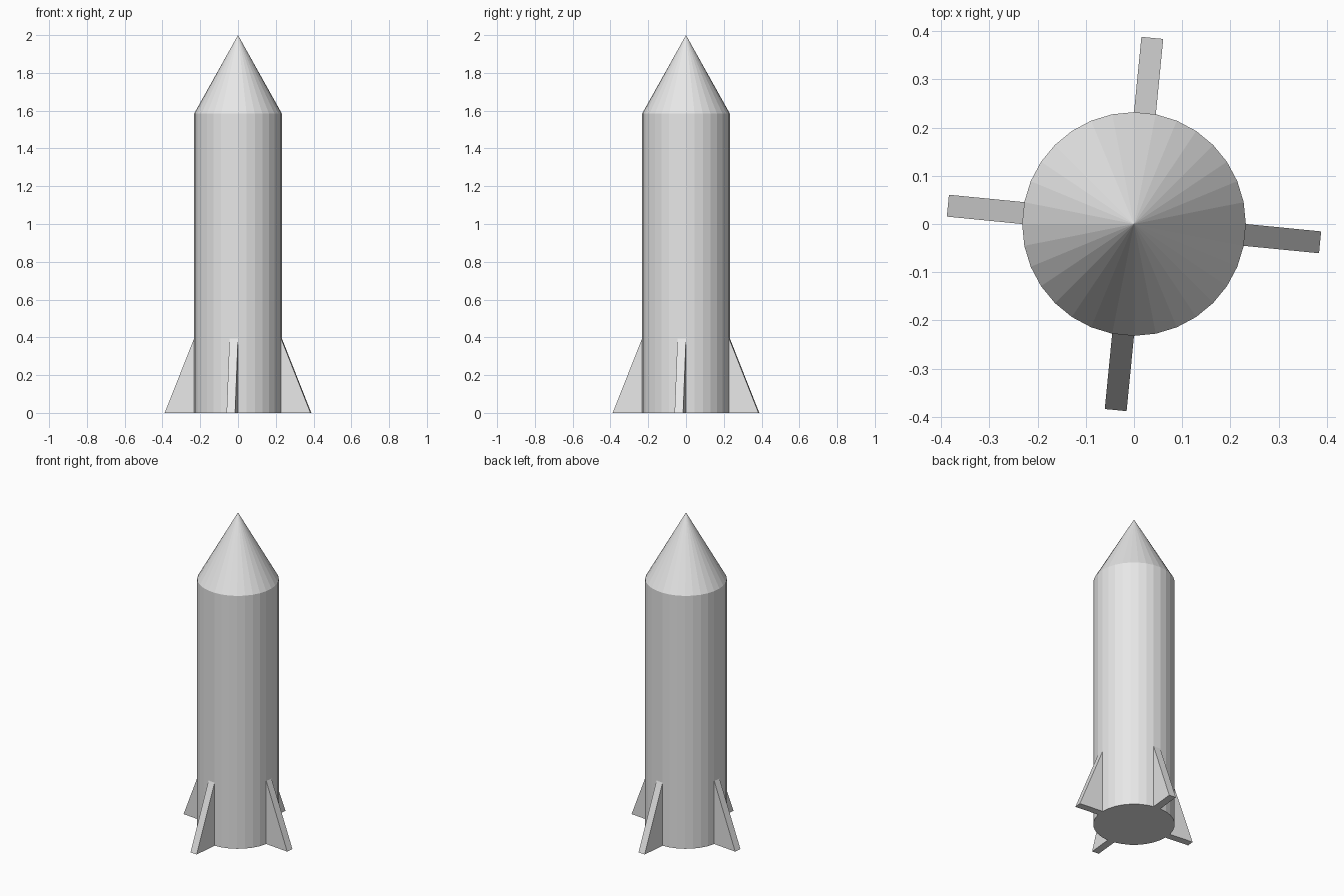
import bpy
import bmesh
from math import cos, sin, tau
from mathutils import Vector

SIDES = 32
RADIUS = 0.232
BODY_TOP = 1.585
TIP = 2.0
FIN_TOP = 0.395
FIN_REACH = 0.157

cube = bpy.data.objects.get("Cube")
if cube:
    bpy.data.objects.remove(cube, do_unlink=True)

grey = bpy.data.materials.new("light_grey")
grey.use_nodes = True
colour = (0.8, 0.8, 0.8, 1)
grey.diffuse_color = colour
grey.node_tree.nodes["Principled BSDF"].inputs["Base Color"].default_value = colour


def finish(name, bm):
    """Turn a bmesh into a named, flat-shaded grey object."""
    bmesh.ops.recalc_face_normals(bm, faces=bm.faces)
    mesh = bpy.data.meshes.new(name)
    bm.to_mesh(mesh)
    bm.free()
    mesh.materials.append(grey)
    obj = bpy.data.objects.new(name, mesh)
    bpy.context.collection.objects.link(obj)
    return obj


def rim(step, z):
    """Corner of the body's polygon, counted in sides from +x."""
    a = tau * step / SIDES
    return Vector((RADIUS * cos(a), RADIUS * sin(a), z))


# Body and nose: one shell with a pointed top
bm = bmesh.new()
base = [bm.verts.new(rim(i, 0)) for i in range(SIDES)]
shoulder = [bm.verts.new(rim(i, BODY_TOP)) for i in range(SIDES)]
tip = bm.verts.new((0, 0, TIP))
bm.faces.new(base)
for i in range(SIDES):
    j = (i + 1) % SIDES
    bm.faces.new((base[i], base[j], shoulder[j], shoulder[i]))
    bm.faces.new((shoulder[i], shoulder[j], tip))
finish("rocket_body", bm)

# Fins: wedges growing out of one body side in every quarter turn
for quarter, name in enumerate(("left", "back", "right", "front")):
    step = quarter * SIDES // 4
    outward = (rim(step, 0) + rim(step - 1, 0)).normalized() * FIN_REACH
    bm = bmesh.new()
    a, b = [[bm.verts.new(p) for p in (rim(s, 0), rim(s, 0) + outward, rim(s, FIN_TOP))]
            for s in (step, step - 1)]
    bm.faces.new(a)
    bm.faces.new(b)
    # Underside and sloping edge; the inner side meets the body
    for i in range(2):
        bm.faces.new((a[i], a[i + 1], b[i + 1], b[i]))
    finish(name + "_fin", bm)
